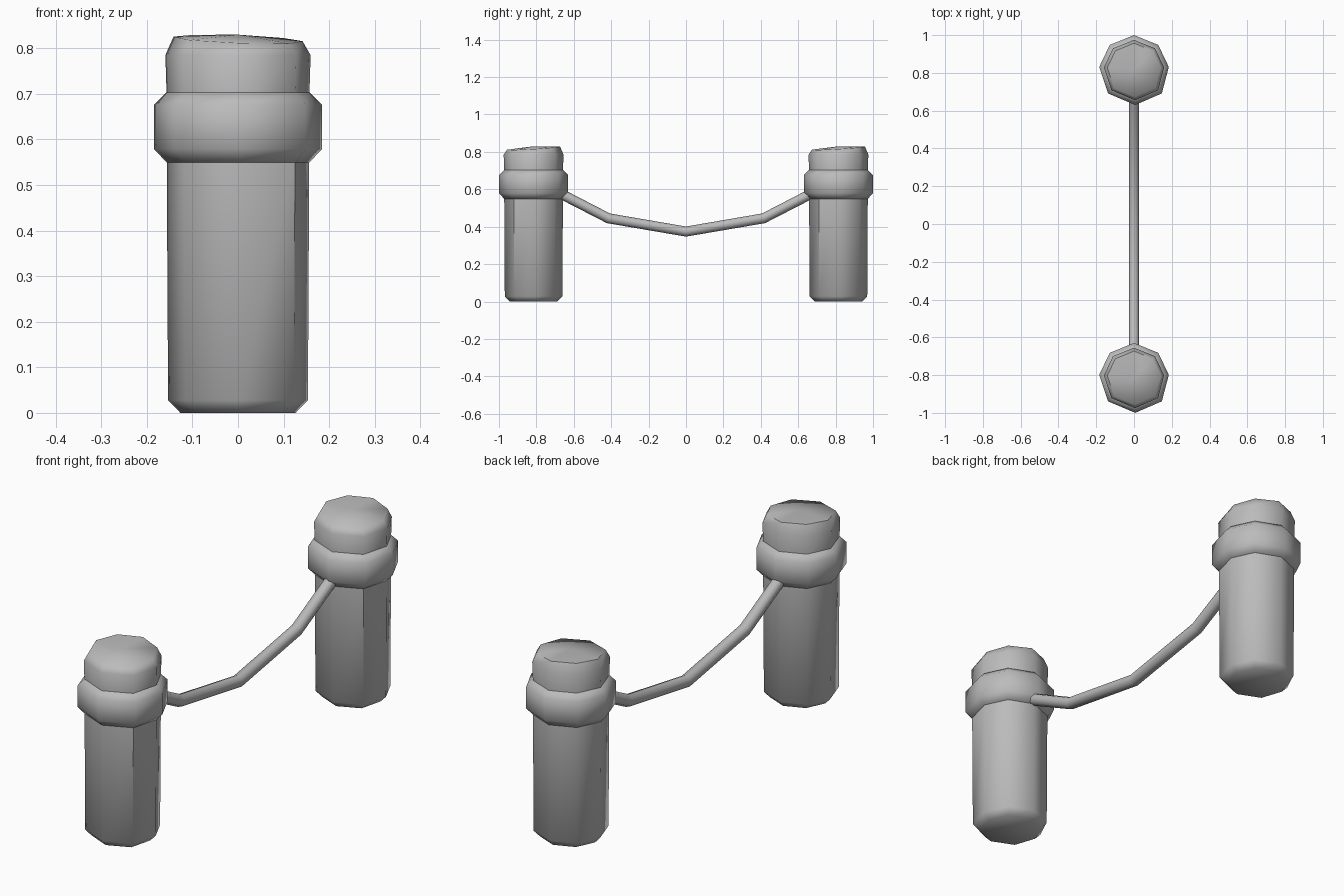
import bpy, bmesh
from math import sin, cos, radians
from mathutils import Vector

cube = bpy.data.objects.get("Cube")
if cube:
    bpy.data.objects.remove(cube, do_unlink=True)

grey = bpy.data.materials.new("plain_grey")
grey.use_nodes = True
grey.diffuse_color = (0.5, 0.5, 0.5, 1)
grey.node_tree.nodes["Principled BSDF"].inputs["Base Color"].default_value = (0.5, 0.5, 0.5, 1)

# Slightly uneven octagon: angle in degrees, radius factor
OCTAGON = [(-138, 1), (-88, 1), (-40, 1.04), (5, 1), (46, 1), (90, 1), (134, 1), (175, 1)]


def finish(name, bm, smooth_angle):
    bmesh.ops.recalc_face_normals(bm, faces=bm.faces)
    mesh = bpy.data.meshes.new(name)
    bm.to_mesh(mesh)
    bm.free()
    mesh.materials.append(grey)
    obj = bpy.data.objects.new(name, mesh)
    bpy.context.collection.objects.link(obj)
    bpy.ops.object.select_all(action='DESELECT')
    obj.select_set(True)
    bpy.context.view_layer.objects.active = obj
    bpy.ops.object.shade_smooth_by_angle(angle=radians(smooth_angle))
    return obj


def bridge(bm, rings):
    """Join successive rings of vertices with quads."""
    for low, high in zip(rings, rings[1:]):
        n = len(low)
        for i in range(n):
            j = (i + 1) % n
            bm.faces.new((low[i], low[j], high[j], high[i]))


def turned(name, y, profile, smooth_angle, peak=None):
    """Octagonal part from (radius, height) pairs, with an optional domed, tilted top."""
    bm = bmesh.new()
    rings = [[bm.verts.new((r * f * cos(radians(a)), y + r * f * sin(radians(a)), z))
              for a, f in OCTAGON] for r, z in profile]
    bridge(bm, rings)
    bm.faces.new(rings[0])
    if peak is None:
        bm.faces.new(rings[-1])
    else:
        for v in rings[-1]:
            v.co.z += 0.06 * (v.co.y - y) - 0.035 * v.co.x
        tip = bm.verts.new((0, y, peak))
        top = rings[-1]
        for i in range(len(top)):
            bm.faces.new((top[i], top[(i + 1) % len(top)], tip))
    return finish(name, bm, smooth_angle)


# Two posts, each with a body, collar and cap
for side, y in (("front", -0.815), ("back", 0.815)):
    turned(side + "_post_body", y, [(0.127, 0), (0.154, 0.028), (0.157, 0.56)], 50)
    turned(side + "_post_collar", y,
           [(0.155, 0.547), (0.185, 0.579), (0.185, 0.676), (0.156, 0.705)], 50)
    turned(side + "_post_cap", y, [(0.157, 0.69), (0.16, 0.785), (0.142, 0.82)], 60, peak=0.83)

# Sagging rope between the posts
path = [Vector((0, y, z)) for y, z in
        ((-0.7, 0.592), (-0.415, 0.445), (0, 0.374), (0.415, 0.445), (0.7, 0.592))]
bm = bmesh.new()
rings = []
for i, p in enumerate(path):
    along = (path[min(i + 1, len(path) - 1)] - path[max(i - 1, 0)]).normalized()
    across = Vector((1, 0, 0))
    up = across.cross(along)
    rings.append([bm.verts.new(p + 0.027 * (cos(radians(45 * k)) * across + sin(radians(45 * k)) * up))
                  for k in range(8)])
bridge(bm, rings)
bm.faces.new(rings[0])
bm.faces.new(rings[-1])
finish("rope", bm, 50)
